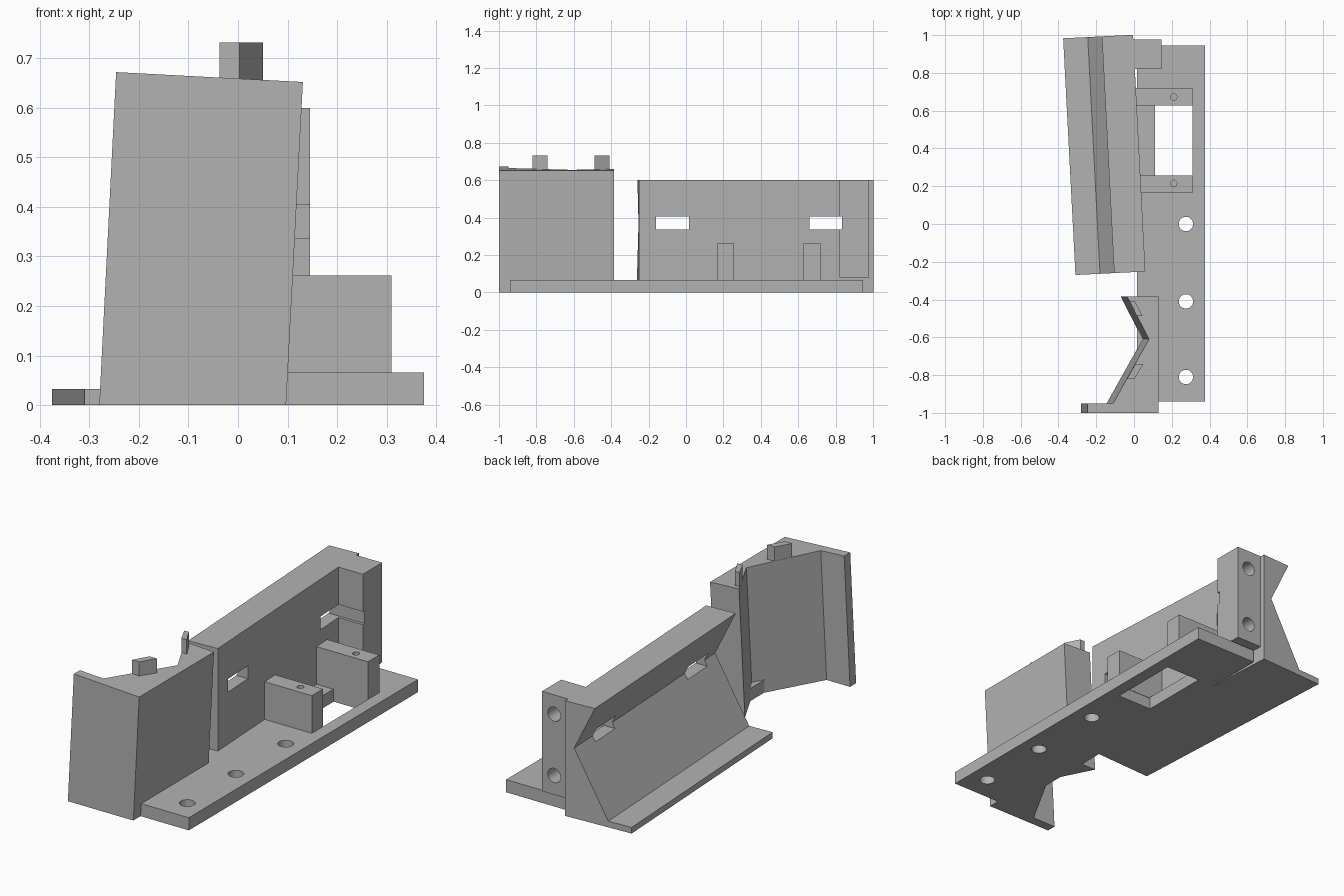
import bpy, bmesh, math
from mathutils import Vector

if "Cube" in bpy.data.objects:
    bpy.data.objects.remove(bpy.data.objects["Cube"])

grey = bpy.data.materials.new("plain_grey")
grey.use_nodes = True
colour = (0.45, 0.45, 0.45, 1)
grey.diffuse_color = colour
grey.node_tree.nodes["Principled BSDF"].inputs["Base Color"].default_value = colour


def loft(name, start, end):
    """Solid between two matching outlines."""
    bm = bmesh.new()
    a = [bm.verts.new(p) for p in start]
    b = [bm.verts.new(p) for p in end]
    bm.faces.new(a)
    bm.faces.new(b[::-1])
    n = len(a)
    for i in range(n):
        j = (i + 1) % n
        bm.faces.new((a[i], b[i], b[j], a[j]))
    bmesh.ops.recalc_face_normals(bm, faces=bm.faces)
    mesh = bpy.data.meshes.new(name)
    bm.to_mesh(mesh)
    bm.free()
    mesh.materials.append(grey)
    obj = bpy.data.objects.new(name, mesh)
    bpy.context.collection.objects.link(obj)
    return obj


def prism(name, outline, z0, z1):
    return loft(name, [(x, y, z0) for x, y in outline], [(x, y, z1) for x, y in outline])


def box(name, x0, x1, y0, y1, z0, z1):
    return prism(name, [(x0, y0), (x1, y0), (x1, y1), (x0, y1)], z0, z1)


def rod(centre, radius, depth, axis):
    """Round cutter starting at centre and running along axis."""
    c, axis = Vector(centre), Vector(axis)
    u = axis.orthogonal().normalized()
    w = axis.cross(u)
    angles = [math.tau * i / 32 for i in range(32)]
    ring = [c + radius * (math.cos(t) * u + math.sin(t) * w) for t in angles]
    return loft("hole_cutter", ring, [p + depth * axis for p in ring])


def cut(obj, cutters):
    """Subtract the cutters, bake the result and remove the cutters."""
    for c in cutters:
        c.hide_render = True
        mod = obj.modifiers.new("cut", "BOOLEAN")
        mod.operation, mod.solver, mod.object = "DIFFERENCE", "EXACT", c
    deps = bpy.context.evaluated_depsgraph_get()
    mesh = bpy.data.meshes.new_from_object(obj.evaluated_get(deps))
    obj.modifiers.clear()
    obj.data = mesh
    for c in cutters:
        bpy.data.objects.remove(c)


# Base plate with three screw holes and a rectangular window
base = box("base_plate", 0.015, 0.375, -0.94, 0.945, 0, 0.066)
cut(base, [rod((0.275, y, -0.1), 0.038, 0.3, (0, 0, 1)) for y in (0, -0.41, -0.81)]
    + [box("window_cutter", 0.11, 0.31, 0.255, 0.63, -0.1, 0.2)])

# Two mounting blocks beside the window, each with a pilot hole
for name, x0, y0, y1, hole_y in (("front_mount", 0.035, 0.165, 0.257, 0.215),
                                 ("rear_mount", 0.01, 0.627, 0.72, 0.672)):
    mount = box(name, x0, 0.31, y0, y1, 0.06, 0.262)
    cut(mount, [rod((0.21, hole_y, 0.3), 0.017, 0.16, (0, 0, -1))])

# Long wall with a V groove along its outer side, turned slightly
profile = [(0, 0), (0.37, 0), (0.37, 0.6), (0.205, 0.6),
           (0.32, 0.365), (0.13, 0.032), (0, 0.032)]


def along(t):
    return [(-0.31 + u - 0.065 * t, -0.27 + 0.05 * u + 1.253 * t, z) for u, z in profile]


def slots():
    return [box("slot_cutter", -0.5, 0.3, y, y + 0.175, 0.337, 0.405)
            for y in (-0.16, 0.66)]


wall = loft("grooved_wall", along(0), along(1))
cut(wall, slots())

# End post with two blind holes in its back
post = box("end_post", -0.02, 0.145, 0.82, 0.978, 0.08, 0.6)
cut(post, [rod((0.075, 1.05, z), 0.037, 0.18, (0, -1, 0)) for z in (0.18, 0.5)] + slots())

# Leaning front block with a V notch in its outer side
plan = [(-0.28, -1), (0.097, -1), (0.097, -0.385), (-0.07, -0.385),
        (0.045, -0.61), (-0.145, -0.95), (-0.28, -0.95)]
lean = 0.034
top = [(x + lean, y, 0.659 - 0.053 * (x + lean)) for x, y in plan]
loft("notched_block", [(x, y, 0) for x, y in plan], top)

# Two slanted pegs on top, following the notch edges
prism("front_peg", [(-0.037, -0.82), (0.003, -0.82), (0.05, -0.74), (0.008, -0.74)], 0.64, 0.732)
prism("rear_peg", [(-0.022, -0.41), (0.005, -0.41), (0.046, -0.488), (0.015, -0.488)], 0.64, 0.732)
